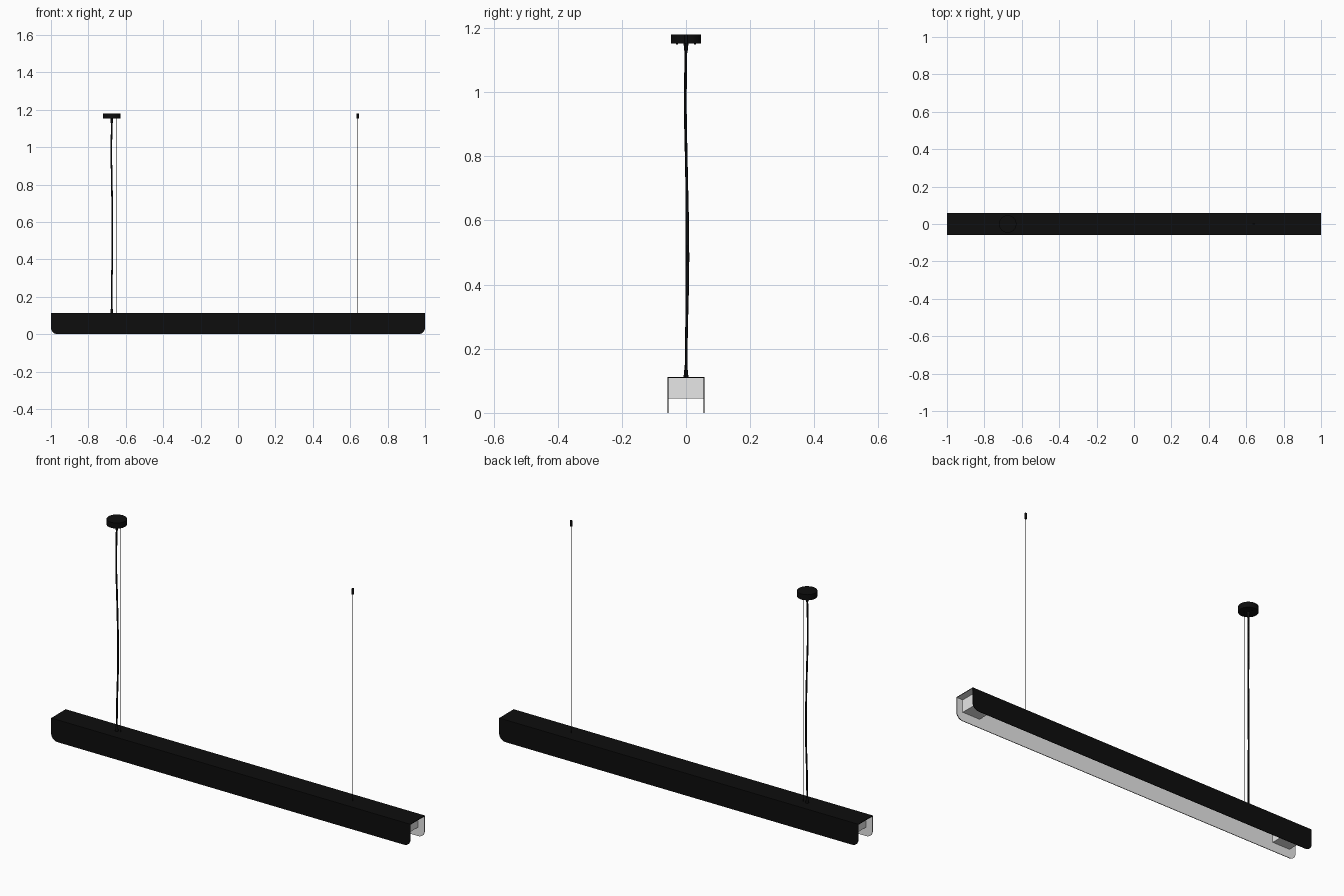
import bpy, bmesh, math
from mathutils import Vector

if "Cube" in bpy.data.objects:
    bpy.data.objects.remove(bpy.data.objects["Cube"])


def material(name, rgb):
    m = bpy.data.materials.new(name)
    m.diffuse_color = (*rgb, 1)
    m.use_nodes = True
    m.node_tree.nodes["Principled BSDF"].inputs["Base Color"].default_value = m.diffuse_color
    return m


BLACK = material("matte black", (0.004, 0.004, 0.004))
WHITE = material("inner white", (0.8, 0.8, 0.8))

HALF_W, HEIGHT, WALL, CORNER = 0.058, 0.112, 0.003, 0.035


def add_object(name, bm, *mats):
    bmesh.ops.recalc_face_normals(bm, faces=bm.faces)
    mesh = bpy.data.meshes.new(name)
    bm.to_mesh(mesh)
    bm.free()
    ob = bpy.data.objects.new(name, mesh)
    bpy.context.collection.objects.link(ob)
    for m in mats:
        mesh.materials.append(m)
    return ob


def box(name, lo, hi, mat):
    bm = bmesh.new()
    bmesh.ops.create_cube(bm, size=1)
    for v in bm.verts:
        v.co = Vector([(a + b) / 2 + c * (b - a) for a, b, c in zip(lo, hi, v.co)])
    return add_object(name, bm, mat)


def lathe(name, x, y, profile, sides=24):
    """Capped round part from (radius, z) pairs, bottom to top."""
    bm = bmesh.new()
    rings = [[bm.verts.new((x + r * math.cos(math.tau * i / sides),
                            y + r * math.sin(math.tau * i / sides), z))
              for i in range(sides)] for r, z in profile]
    for a, b in zip(rings, rings[1:]):
        for i in range(sides):
            j = (i + 1) % sides
            bm.faces.new((a[i], a[j], b[j], b[i]))
    bm.faces.new(rings[0][::-1])
    bm.faces.new(rings[-1])
    ob = add_object(name, bm, BLACK)
    bpy.ops.object.select_all(action='DESELECT')
    ob.select_set(True)
    bpy.context.view_layer.objects.active = ob
    bpy.ops.object.shade_smooth_by_angle(angle=math.radians(35))
    return ob


# Side walls: rounded lower corners, white on the inner face
outline = [(-1, HEIGHT), (1, HEIGHT)]
for sx, start in ((1, 0), (-1, -90)):
    for i in range(9):
        a = math.radians(start - i * 90 / 8)
        outline.append((sx * (1 - CORNER) + CORNER * math.cos(a),
                        CORNER + CORNER * math.sin(a)))
for side, name in ((-1, "front_wall"), (1, "back_wall")):
    bm = bmesh.new()
    face = bm.faces.new([bm.verts.new((x, side * HALF_W, z)) for x, z in outline])
    ext = bmesh.ops.extrude_face_region(bm, geom=[face], use_keep_orig=True)
    moved = [g for g in ext["geom"] if isinstance(g, bmesh.types.BMVert)]
    bmesh.ops.translate(bm, verts=moved, vec=(0, -side * WALL, 0))
    bmesh.ops.recalc_face_normals(bm, faces=bm.faces)
    for f in bm.faces:
        f.material_index = 1 if f.normal.y * side < -0.9 else 0
    add_object(name, bm, BLACK, WHITE)

# Top plate with a white underside
inner = HALF_W - WALL
plate = box("top_plate", (-1, -inner, HEIGHT - WALL), (1, inner, HEIGHT), BLACK)
plate.data.materials.append(WHITE)
for p in plate.data.polygons:
    p.material_index = 1 if p.normal.z < -0.9 else 0

# White blocks set inside both ends
for side, name in ((-1, "left_end_block"), (1, "right_end_block")):
    xs = sorted((side * 0.865, side * 0.965))
    box(name, (xs[0], -inner, 0.045), (xs[1], inner, HEIGHT - WALL), WHITE)

# Ceiling canopy and its two small screws
CX = -0.675
lathe("canopy", CX, 0, [(0.0465, 1.152), (0.0465, 1.18)], 40)
for s in (-1, 1):
    lathe("canopy_screw", CX, s * 0.028, [(0.003, 1.148), (0.003, 1.153)], 12)

# Power cable, hanging with a slight wave
curve = bpy.data.curves.new("power_cable", 'CURVE')
curve.dimensions = '3D'
curve.bevel_depth = 0.0042
curve.bevel_resolution = 2
curve.resolution_u = 6
path = [(-0.675, 0, 0.11), (-0.675, 0.001, 0.22), (-0.672, 0.006, 0.48),
        (-0.674, 0.001, 0.78), (-0.677, -0.002, 0.95), (-0.675, 0, 1.152)]
spline = curve.splines.new('BEZIER')
spline.bezier_points.add(len(path) - 1)
for p, co in zip(spline.bezier_points, path):
    p.co = co
    p.handle_left_type = p.handle_right_type = 'AUTO'
curve.materials.append(BLACK)
cable = bpy.data.objects.new("power_cable", curve)
bpy.context.collection.objects.link(cable)

# Cable glands at both ends of the cable
lathe("lower_gland", CX, 0, [(0.0075, 0.111), (0.0065, 0.125), (0.0045, 0.142)], 16)
lathe("upper_gland", CX, 0, [(0.0045, 1.122), (0.0065, 1.138), (0.0075, 1.153)], 16)

# Suspension wires and the small ceiling fixing of the right one
lathe("left_wire", -0.652, 0, [(0.0014, 0.11), (0.0014, 1.153)], 10)
lathe("right_wire", 0.64, 0, [(0.0014, 0.11), (0.0014, 1.157)], 10)
lathe("right_wire_fixing", 0.64, 0, [(0.006, 1.152), (0.006, 1.18)], 20)
